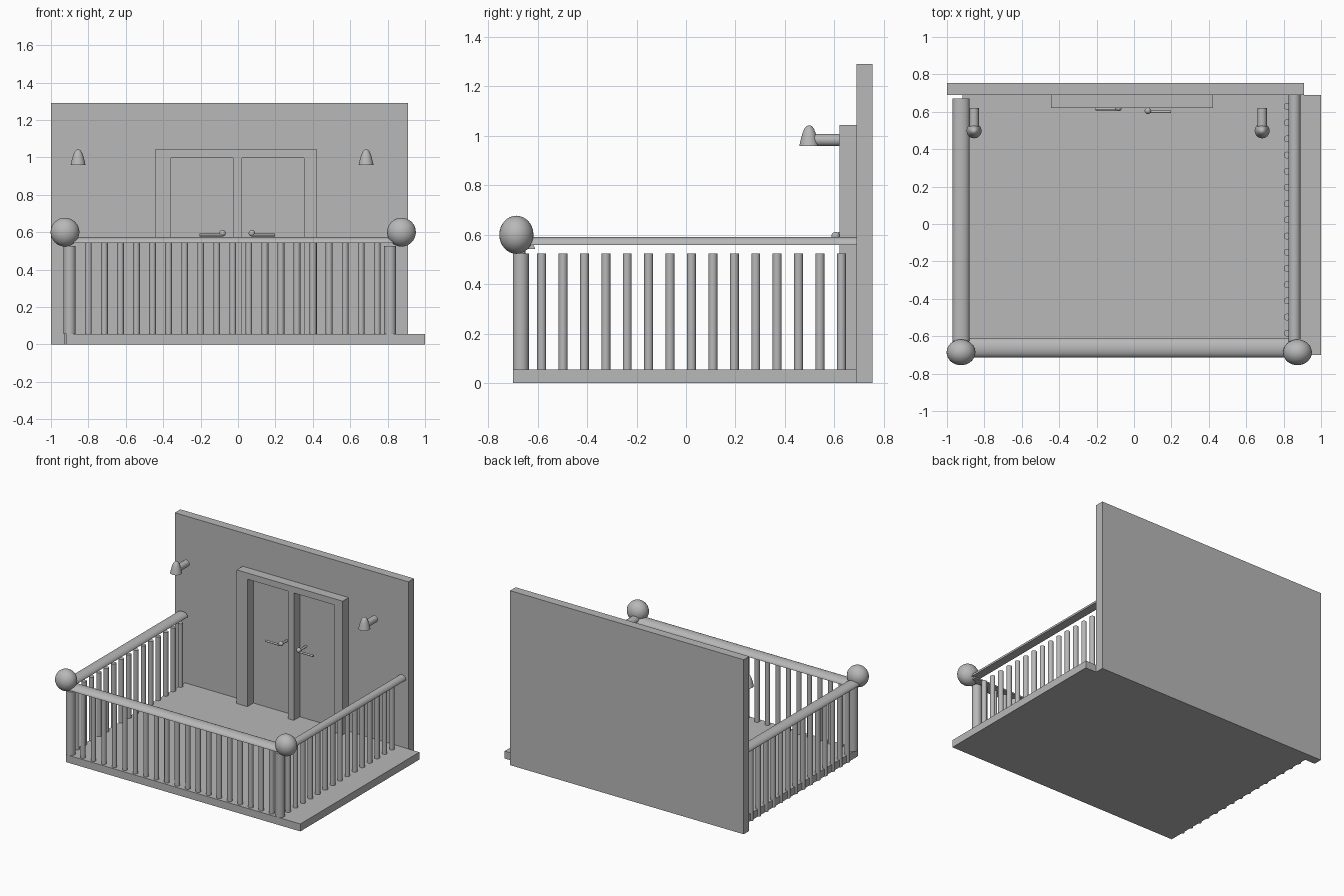
import bpy, bmesh, math
from mathutils import Matrix, Vector

cube = bpy.data.objects.get("Cube")
if cube:
    bpy.data.objects.remove(cube, do_unlink=True)

grey = bpy.data.materials.new("plain grey")
grey.use_nodes = True
grey.diffuse_color = (0.48, 0.48, 0.48, 1)
grey.node_tree.nodes["Principled BSDF"].inputs["Base Color"].default_value = (0.48, 0.48, 0.48, 1)


def finish(name, bm, smooth=True):
    bmesh.ops.recalc_face_normals(bm, faces=bm.faces)
    mesh = bpy.data.meshes.new(name)
    bm.to_mesh(mesh)
    bm.free()
    mesh.materials.append(grey)
    obj = bpy.data.objects.new(name, mesh)
    bpy.context.collection.objects.link(obj)
    if smooth:
        bpy.ops.object.select_all(action="DESELECT")
        obj.select_set(True)
        bpy.context.view_layer.objects.active = obj
        bpy.ops.object.shade_smooth_by_angle(angle=math.radians(35))
    return obj


def add_box(bm, low, high):
    low, high = Vector(low), Vector(high)
    matrix = Matrix.Translation((low + high) / 2) @ Matrix.Diagonal((*(high - low), 1))
    bmesh.ops.create_cube(bm, size=1, matrix=matrix)


def add_rod(bm, start, end, radius, sides=24):
    start, end = Vector(start), Vector(end)
    axis = end - start
    matrix = Matrix.Translation((start + end) / 2) @ axis.to_track_quat("Z", "Y").to_matrix().to_4x4()
    bmesh.ops.create_cone(bm, cap_ends=True, segments=sides, radius1=radius,
                          radius2=radius, depth=axis.length, matrix=matrix)


def add_ball(bm, centre, radii):
    matrix = Matrix.Translation(centre) @ Matrix.Diagonal((*radii, 1))
    bmesh.ops.create_uvsphere(bm, u_segments=32, v_segments=16, radius=1, matrix=matrix)


def box(name, low, high):
    bm = bmesh.new()
    add_box(bm, low, high)
    return finish(name, bm, False)


def rods(name, pairs, radius):
    bm = bmesh.new()
    for start, end in pairs:
        add_rod(bm, start, end, radius)
    return finish(name, bm)


def handrail(name, start, end, half_width, height):
    """Domed rail with a flat underside."""
    bm = bmesh.new()
    start, end = Vector(start), Vector(end)
    side = (end - start).cross(Vector((0, 0, 1))).normalized() * half_width
    up = Vector((0, 0, height))
    angles = [math.pi * i / 16 for i in range(17)]
    face = bm.faces.new([bm.verts.new(start + side * math.cos(a) + up * math.sin(a)) for a in angles])
    result = bmesh.ops.extrude_face_region(bm, geom=[face], use_keep_orig=True)
    moved = [v for v in result["geom"] if isinstance(v, bmesh.types.BMVert)]
    bmesh.ops.translate(bm, verts=moved, vec=end - start)
    return finish(name, bm)


# Slab and house wall
box("floor", (-0.917, -0.70, 0), (1, 0.69, 0.055))
box("wall", (-1, 0.69, 0), (0.91, 0.755, 1.29))

# Double door surround: three uprights and a lintel
bm = bmesh.new()
for left, right in ((-0.445, -0.357), (-0.027, 0.022), (0.354, 0.422)):
    add_box(bm, (left, 0.62, 0.055), (right, 0.69, 0.997))
add_box(bm, (-0.445, 0.62, 0.997), (0.422, 0.69, 1.043))
finish("door_frame", bm, False)

# Door handles
for name, x, y, reach in (("right", -0.083, 0.62, -0.123), ("left", 0.074, 0.605, 0.123)):
    bm = bmesh.new()
    add_ball(bm, (x, y, 0.594), (0.017, 0.017, 0.017))
    add_rod(bm, (x, y - 0.005, 0.585), (x + reach, y - 0.005, 0.585), 0.007, 12)
    add_rod(bm, (x, y, 0.59), (x, 0.69, 0.59), 0.008, 12)
    finish(name + "_door_handle", bm)

# Corner posts with ball finials
for name, post_x, ball_x in (("right", -0.90, -0.925), ("left", 0.813, 0.874)):
    rods(name + "_post", [((post_x, -0.668, 0.055), (post_x, -0.668, 0.525))], 0.0325)
    bm = bmesh.new()
    add_ball(bm, (ball_x, -0.686, 0.60), (0.077, 0.069, 0.077))
    finish(name + "_finial", bm)

# Balusters
side_ys = [-0.584 + 0.0866 * i for i in range(15)]
front_xs = [-0.80 + 0.0858 * i for i in range(19)]
rods("left_balusters", [((0.819, y, 0.055), (0.819, y, 0.525)) for y in side_ys], 0.018)
rods("right_balusters", [((-0.91, y, 0), (-0.91, y, 0.525)) for y in side_ys], 0.018)
rods("front_balusters", [((x, -0.668, 0.055), (x, -0.668, 0.545)) for x in front_xs], 0.018)

# Handrails
handrail("front_rail", (-0.925, -0.662, 0.543), (0.874, -0.662, 0.543), 0.051, 0.031)
handrail("left_rail", (0.858, -0.686, 0.558), (0.858, 0.69, 0.558), 0.032, 0.032)
handrail("right_rail", (-0.925, -0.686, 0.558), (-0.925, 0.67, 0.558), 0.045, 0.032)

# Wall lamps: bullet shade on a short arm
profile = [(0.04, 0.958), (0.034, 0.985), (0.027, 1.01), (0.019, 1.03), (0.01, 1.04), (0, 1.043)]
for name, x in (("right", -0.855), ("left", 0.685)):
    bm = bmesh.new()
    points = [bm.verts.new((x + r, 0.498, z)) for r, z in [(0, 0.958)] + profile]
    edges = [bm.edges.new(pair) for pair in zip(points, points[1:])]
    bmesh.ops.spin(bm, geom=points + edges, cent=(x, 0.498, 0), axis=(0, 0, 1),
                   angle=math.tau, steps=24)
    bmesh.ops.remove_doubles(bm, verts=bm.verts, dist=0.0005)
    finish(name + "_lamp_shade", bm)
    rods(name + "_lamp_arm", [((x, 0.505, 0.983), (x, 0.62, 0.983))], 0.025)
